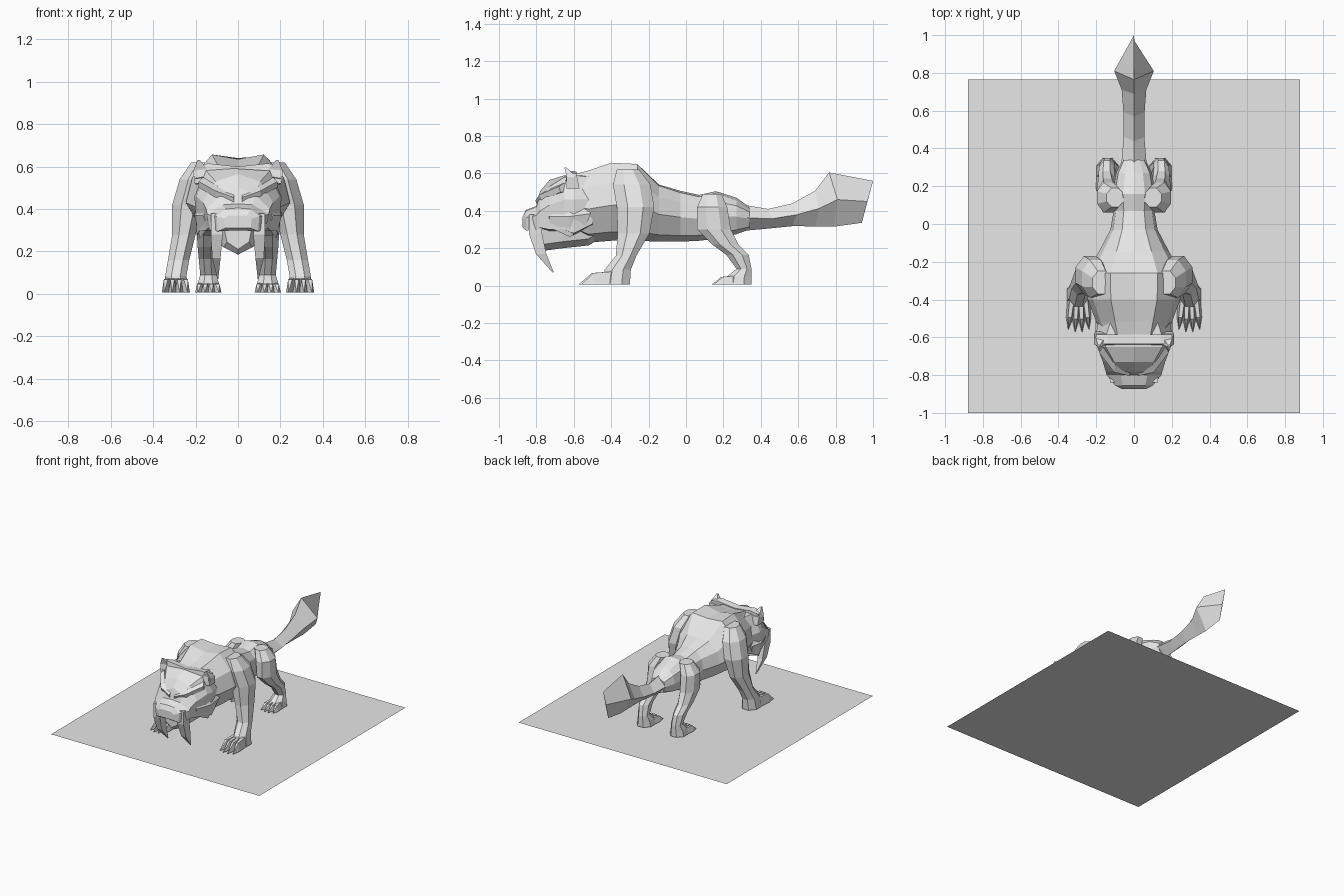
import bpy, bmesh, math

grey = bpy.data.materials.new("stone_grey")
grey.diffuse_color = (0.8, 0.8, 0.8, 1)


def loft(name, rings, mirror=False):
    """Skin a list of equal-length vertex rings and cap both ends."""
    bm = bmesh.new()
    vr = [[bm.verts.new(p) for p in r] for r in rings]
    n = len(vr[0])
    for a, b in zip(vr, vr[1:]):
        for i in range(n):
            j = (i + 1) % n
            bm.faces.new((a[i], a[j], b[j], b[i]))
    bm.faces.new(vr[0])
    bm.faces.new(vr[-1])
    bmesh.ops.remove_doubles(bm, verts=bm.verts, dist=0.0005)
    bmesh.ops.recalc_face_normals(bm, faces=bm.faces)
    me = bpy.data.meshes.new(name)
    bm.to_mesh(me)
    bm.free()
    me.materials.append(grey)
    ob = bpy.data.objects.new(name, me)
    bpy.context.collection.objects.link(ob)
    if mirror:
        ob.modifiers.new("mirror", 'MIRROR')
    return ob


def section(y, half):
    """Closed ring across y from a half profile running top to bottom."""
    inner = half[1:-1]
    return ([(x, y, z) for x, z in half]
            + [(-x, y, z) for x, z in reversed(inner)])


def limb(name, stations, n=8):
    """Mirrored limb from horizontal rings: x, y, z, radius x, radius y."""
    rings = []
    for x, y, z, rx, ry in stations:
        k = 1 / math.cos(math.pi / n)
        rings.append([(x + k * rx * math.cos(math.tau * (i + .5) / n),
                       y + k * ry * math.sin(math.tau * (i + .5) / n), z)
                      for i in range(n)])
    return loft(name, rings, True)


# ground sheet
bm = bmesh.new()
bm.faces.new([bm.verts.new(p) for p in
              [(-.88, -1, 0), (.88, -1, 0), (.88, .765, 0), (-.88, .765, 0)]])
me = bpy.data.meshes.new("ground_sheet")
bm.to_mesh(me)
bm.free()
me.materials.append(grey)
bpy.context.collection.objects.link(bpy.data.objects.new("ground_sheet", me))

# torso: y, top, bottom, half width, rise beside the spine
torso = []
for y, t, b, w, h in [(-.60, .585, .27, .17, .01), (-.52, .605, .23, .20, .01),
                      (-.40, .635, .24, .245, .022), (-.26, .64, .24, .25, .01),
                      (-.145, .54, .235, .185, -.005), (-.03, .507, .235, .125, -.01),
                      (.07, .485, .24, .108, -.01), (.16, .505, .25, .115, -.01),
                      (.27, .47, .275, .095, -.015), (.34, .42, .30, .06, -.015)]:
    d = t - b
    torso.append(section(y, [(0, t), (.5 * w, t + h), (.88 * w, t - .22 * d),
                             (w, t - .52 * d), (.65 * w, b + .12 * d), (0, b)]))
loft("torso", torso)

# tail with a spade-shaped end; the last ring slopes to a vertical edge
tail = []
for y, t, b, w in [(.27, .46, .29, .07), (.32, .43, .294, .065), (.44, .41, .305, .055),
                   (.57, .44, .318, .056), (.69, .507, .317, .065),
                   (.79, .605, .315, .105)]:
    m = (t + b) / 2
    tail.append([(0, y - (.025 if y > .75 else 0), t), (w, y + .02, m),
                 (0, y, b), (-w, y + .02, m)])
tail.append([(0, 1.0, .56), (.002, .97, .45), (0, .94, .336), (-.002, .97, .45)])
loft("tail", tail)

# head and muzzle
head = [
    (-.50, [(0, .59), (.12, .58), (.185, .46), (.175, .33), (0, .26)]),
    (-.60, [(0, .59), (.15, .59), (.205, .46), (.195, .28), (0, .26)]),
    (-.65, [(0, .59), (.15, .58), (.195, .46), (.18, .30), (0, .27)]),
    (-.73, [(0, .565), (.105, .53), (.165, .43), (.15, .30), (0, .28)]),
    (-.78, [(0, .505), (.075, .47), (.15, .40), (.14, .31), (0, .30)]),
    (-.80, [(0, .425), (.07, .42), (.145, .375), (.13, .30), (0, .30)]),
    (-.855, [(0, .405), (.06, .40), (.10, .365), (.095, .295), (0, .30)]),
    (-.873, [(0, .37), (.045, .37), (.065, .355), (.06, .31), (0, .31)]),
]
loft("head", [section(y, h) for y, h in head])

# lower jaw
jaw = []
for y, t, b, w in [(-.80, .31, .21, .065), (-.77, .32, .185, .085), (-.66, .33, .20, .115),
                   (-.52, .36, .215, .13), (-.44, .36, .265, .12)]:
    jaw.append(section(y, [(0, t), (w, t), (.8 * w, b + .035), (0, b)]))
loft("lower_jaw", jaw)

# cheek ruffs sweeping back and down
loft("cheek_ruff", [
    [(.14, -.74, .40), (.165, -.73, .37), (.145, -.73, .31), (.12, -.73, .35)],
    [(.16, -.62, .47), (.205, -.62, .37), (.18, -.62, .26), (.12, -.62, .35)],
    [(.17, -.51, .40), (.205, -.51, .385), (.185, -.53, .33), (.15, -.52, .36)]], True)

# heavy slanted brows
loft("brow", [
    [(.02, -.775, .475), (.02, -.805, .455), (.02, -.795, .43), (.02, -.76, .43)],
    [(.10, -.745, .51), (.105, -.785, .485), (.105, -.77, .455), (.10, -.72, .46)],
    [(.165, -.65, .55), (.185, -.68, .53), (.185, -.67, .50), (.16, -.63, .50)]], True)

# crest band across the skull, raised toward the ears
loft("skull_crest", [
    [(x, -.635, z), (x, -.585, z - .005), (x, -.585, z - .09), (x, -.645, z - .06)]
    for x, z in [(-.2, .605), (-.14, .615), (0, .60), (.14, .615), (.2, .605)]])

# ears
limb("ear", [(.16, -.605, .52, .045, .035), (.175, -.61, .58, .036, .028),
             (.185, -.645, .632, .005, .005)], 4)

# sabre tusks
limb("tusk", [(.10, -.805, .38, .028, .035), (.10, -.805, .28, .028, .035),
              (.102, -.775, .17, .02, .028), (.095, -.71, .07, .002, .003)], 4)

# front legs
limb("front_leg", [(.17, -.31, .62, .05, .06), (.205, -.29, .54, .07, .10),
                   (.235, -.27, .42, .075, .10), (.255, -.28, .28, .055, .085),
                   (.28, -.32, .16, .05, .055), (.293, -.365, .085, .05, .07),
                   (.293, -.375, .006, .062, .075)])

# rear legs
limb("rear_leg", [(.10, .14, .49, .045, .05), (.135, .14, .42, .06, .08),
                  (.14, .15, .30, .055, .09), (.145, .21, .22, .045, .07),
                  (.145, .275, .165, .04, .06), (.14, .31, .09, .038, .04),
                  (.14, .285, .05, .05, .065), (.14, .28, .006, .058, .07)])


def toes(name, cx, spread, y_back, length, height):
    """Four wedge toes, each ending in a pointed claw."""
    for i in range(4):
        k = (i - 1.5) / 1.5
        ln = length * (1 - .12 * abs(k))
        x0, x1 = cx + .65 * spread * k, cx + spread * k
        rings = []
        for f, w, h in [(0, .024, height), (.6, .019, height * .9),
                        (.75, .012, height * .6), (1, .001, .008)]:
            x, y = x0 + (x1 - x0) * f, y_back - ln * f
            rings.append([(x - w, y, .006), (x - w * .5, y, h),
                          (x + w * .5, y, h), (x + w, y, .006)])
        loft(f"{name}_{i + 1}", rings, True)


toes("front_toe", .293, .055, -.40, .18, .075)
toes("rear_toe", .14, .05, .26, .125, .052)
